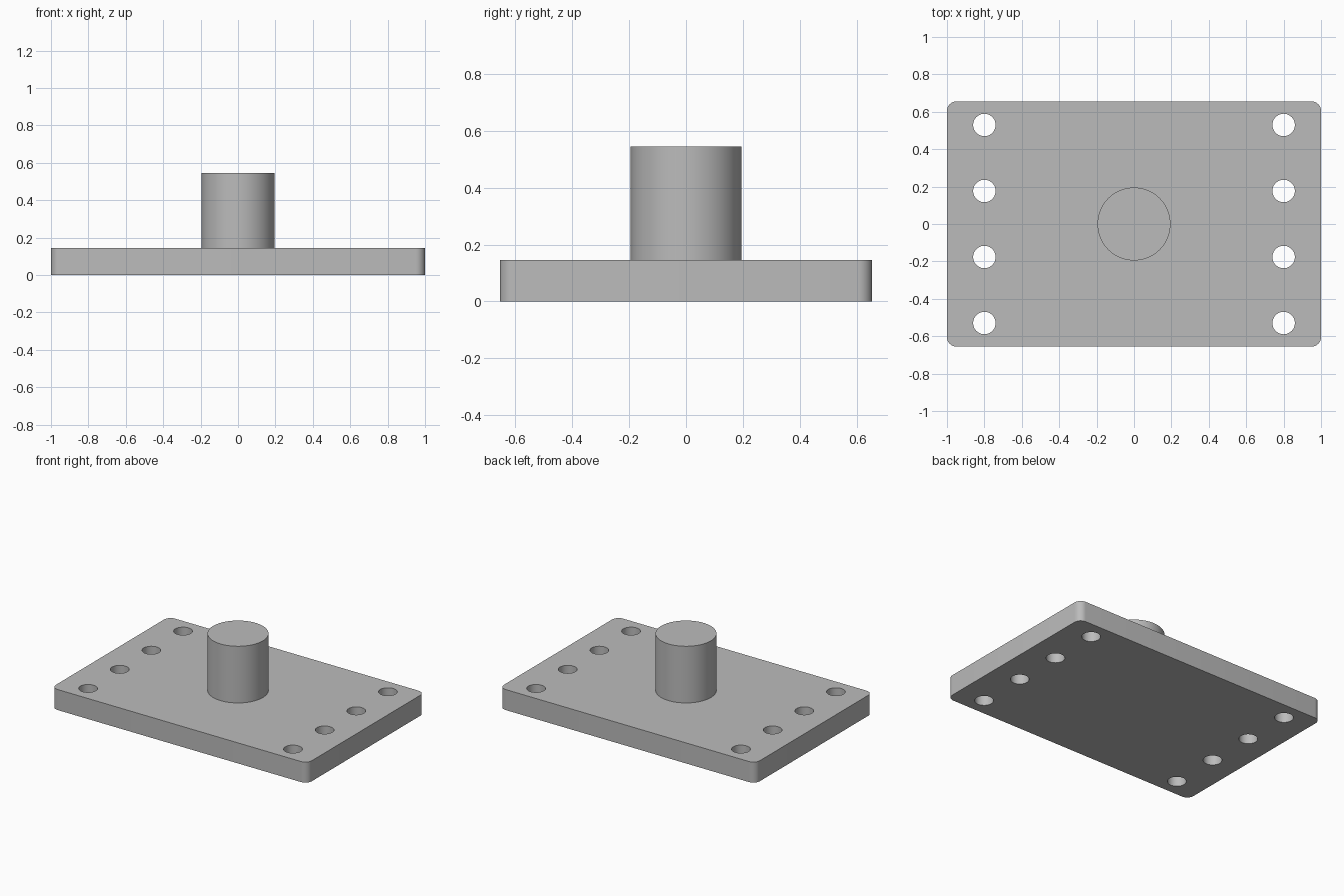
import bpy
import bmesh

default = bpy.data.objects.get("Cube")
if default:
    bpy.data.objects.remove(default, do_unlink=True)

LENGTH, WIDTH, THICK = 2.0, 1.31, 0.145
CORNER = 0.05
POST_RADIUS, POST_TOP = 0.195, 0.545
HOLE_RADIUS, HOLE_X, HOLE_PITCH = 0.06, 0.8, 0.353

grey = bpy.data.materials.new("mid_grey")
grey.use_nodes = True
grey.diffuse_color = (0.5, 0.5, 0.5, 1)
grey.node_tree.nodes["Principled BSDF"].inputs["Base Color"].default_value = grey.diffuse_color


def cylinder(name, radius, x, y, bottom, top, sides):
    bpy.ops.mesh.primitive_cylinder_add(
        vertices=sides, radius=radius, depth=top - bottom,
        location=(x, y, (top + bottom) / 2))
    obj = bpy.context.object
    obj.name = name
    obj.data.materials.append(grey)
    return obj


def smooth(obj):
    bpy.ops.object.select_all(action="DESELECT")
    obj.select_set(True)
    bpy.context.view_layer.objects.active = obj
    bpy.ops.object.shade_smooth_by_angle()


# Base plate with rounded vertical corners
bpy.ops.mesh.primitive_cube_add(size=1, location=(0, 0, THICK / 2))
plate = bpy.context.object
plate.name = "base_plate"
plate.scale = (LENGTH, WIDTH, THICK)
bpy.ops.object.transform_apply(location=False, rotation=False, scale=True)
plate.data.materials.append(grey)
bm = bmesh.new()
bm.from_mesh(plate.data)
uprights = [e for e in bm.edges
            if abs(e.verts[0].co.z - e.verts[1].co.z) > THICK / 2]
bmesh.ops.bevel(bm, geom=uprights, offset=CORNER, segments=8,
                profile=0.5, affect="EDGES")
bm.to_mesh(plate.data)
bm.free()

# Two rows of four bolt holes
for x in (-HOLE_X, HOLE_X):
    for i in range(4):
        cutter = cylinder("hole_cutter", HOLE_RADIUS, x, (i - 1.5) * HOLE_PITCH,
                          -THICK, 2 * THICK, 48)
        cutter.hide_render = True
        bpy.context.view_layer.objects.active = plate
        cut = plate.modifiers.new("bolt_hole", "BOOLEAN")
        cut.operation = "DIFFERENCE"
        cut.solver = "EXACT"
        cut.object = cutter
        bpy.ops.object.modifier_apply(modifier=cut.name)
        bpy.data.objects.remove(cutter, do_unlink=True)
smooth(plate)

# Central post standing on the plate
post = cylinder("center_post", POST_RADIUS, 0, 0, THICK, POST_TOP, 96)
smooth(post)
